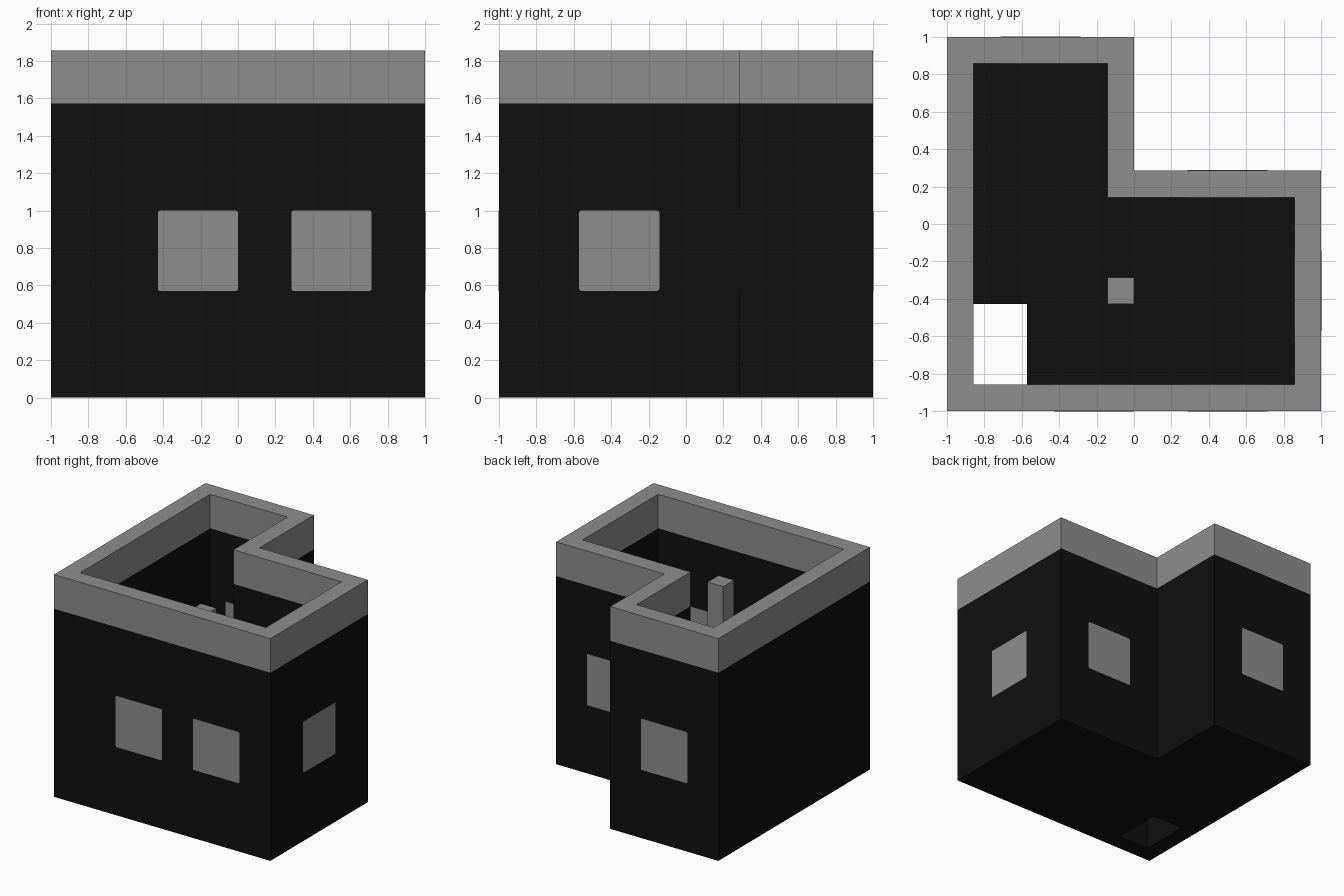
import bpy
import bmesh
from mathutils import Vector

cube = bpy.data.objects.get("Cube")
if cube:
    bpy.data.objects.remove(cube, do_unlink=True)

U = 1 / 7  # building module: every size is a whole number of these


def material(name, value):
    mat = bpy.data.materials.new(name)
    mat.use_nodes = True
    colour = (value, value, value, 1)
    mat.diffuse_color = colour
    bsdf = mat.node_tree.nodes["Principled BSDF"]
    bsdf.inputs["Base Color"].default_value = colour
    bsdf.inputs["Roughness"].default_value = 0.9
    return mat


black = material("black", 0.005)
grey = material("grey", 0.27)


def finish(name, bm, *mats):
    bmesh.ops.recalc_face_normals(bm, faces=bm.faces[:])
    mesh = bpy.data.meshes.new(name)
    bm.to_mesh(mesh)
    bm.free()
    for mat in mats:
        mesh.materials.append(mat)
    obj = bpy.data.objects.new(name, mesh)
    bpy.context.collection.objects.link(obj)
    return obj


def prism(name, outline, z0, z1, mat):
    """Extrude a flat outline (in modules) from z0 to z1."""
    bm = bmesh.new()
    base = bm.faces.new([bm.verts.new((x * U, y * U, z0 * U)) for x, y in outline])
    top = bmesh.ops.extrude_face_region(bm, geom=[base])["geom"]
    verts = [v for v in top if isinstance(v, bmesh.types.BMVert)]
    bmesh.ops.translate(bm, verts=verts, vec=(0, 0, (z1 - z0) * U))
    return finish(name, bm, mat)


def window(name, centre, normal_axis):
    """Flush pane through the wall with slightly softened corners."""
    size = Vector((3 * U, 3 * U, 3 * U))
    size[normal_axis] = U + 0.006
    bm = bmesh.new()
    bmesh.ops.create_cube(bm, size=1)
    bmesh.ops.scale(bm, vec=size, verts=bm.verts[:])
    edges = [e for e in bm.edges
             if abs((e.verts[0].co - e.verts[1].co)[normal_axis]) > 0.01]
    bmesh.ops.bevel(bm, geom=edges, offset=0.01, segments=2, profile=0.5, affect='EDGES')
    bmesh.ops.translate(bm, verts=bm.verts[:], vec=Vector(centre) * U)
    return finish(name, bm, grey)


# L-shaped walls: stacked outer and inner loops, grey above the parapet line
outer = [(-7, -7), (7, -7), (7, 2), (0, 2), (0, 7), (-7, 7)]
inner = [(-6, -6), (6, -6), (6, 1), (-1, 1), (-1, 6), (-6, 6)]
bm = bmesh.new()
levels = [0, 11, 13]
loops = [[[bm.verts.new((x * U, y * U, z * U)) for x, y in line] for z in levels]
         for line in (outer, inner)]


def bridge(a, b):
    for i in range(len(a)):
        j = (i + 1) % len(a)
        bm.faces.new((a[i], a[j], b[j], b[i]))


for side in loops:
    for low, high in zip(side, side[1:]):
        bridge(low, high)
for level in (0, -1):
    bridge(loops[0][level], loops[1][level])
for face in bm.faces:
    face.material_index = int(face.calc_center_median().z > 11.5 * U)
finish("walls", bm, black, grey)

# Floor with a stair opening in the front corner
floor = [(-4, -6)] + inner[1:] + [(-6, -3), (-4, -3)]
prism("floor", floor, 0, 1, black)

# Free-standing post
prism("pillar", [(-1, -3), (0, -3), (0, -2), (-1, -2)], 1, 11, grey)

# Windows
window("front_window_right", (-1.5, -6.5, 5.5), 1)
window("front_window_left", (3.5, -6.5, 5.5), 1)
window("side_window", (6.5, -2.5, 5.5), 0)
window("back_window_inner", (3.5, 1.5, 5.5), 1)
window("back_window_outer", (-3.5, 6.5, 5.5), 1)
